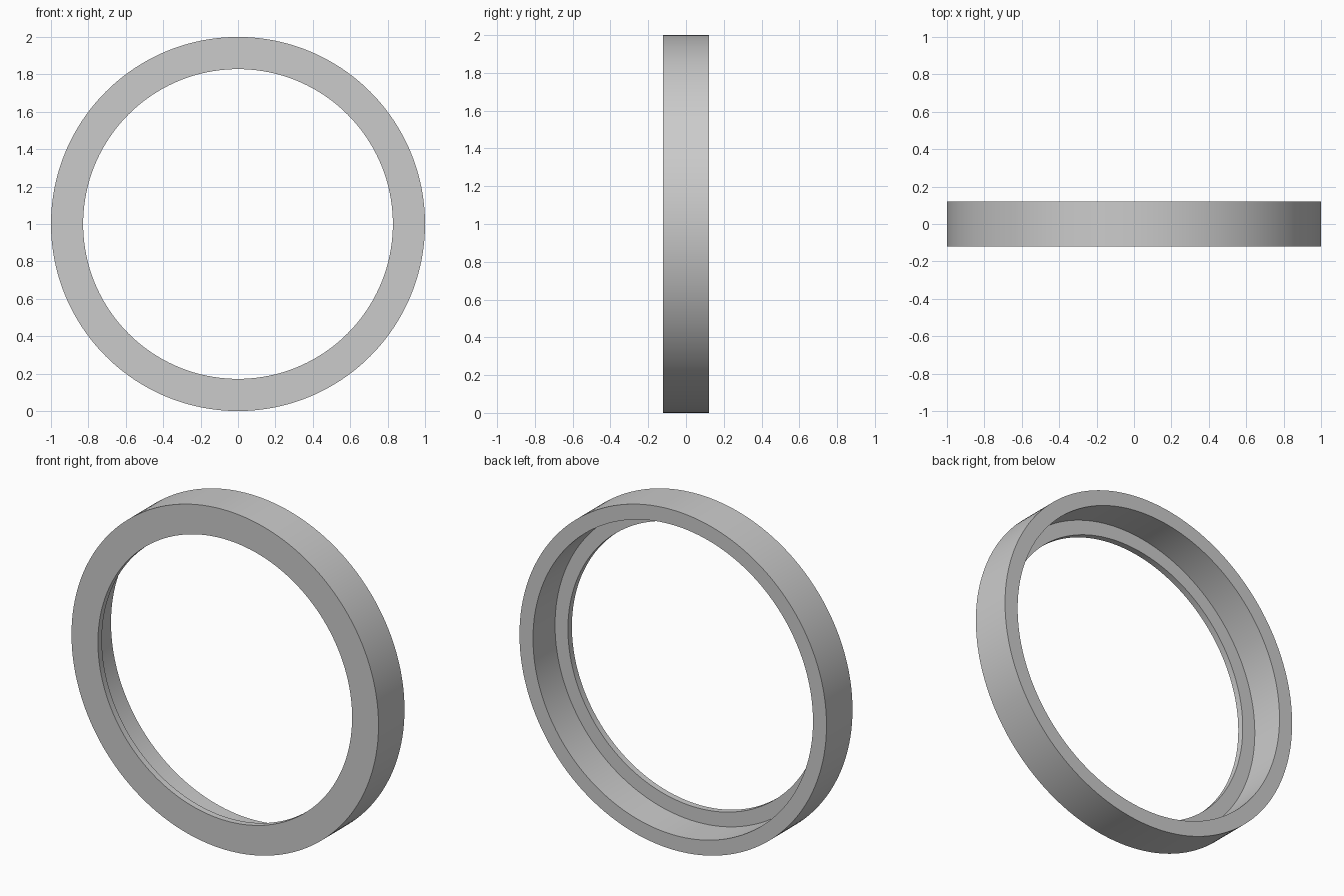
import bpy
import bmesh
import math
from mathutils import Matrix, Vector

cube = bpy.data.objects.get("Cube")
if cube:
    bpy.data.objects.remove(cube, do_unlink=True)

OUTER, STEP, BORE = 1.0, 0.912, 0.828
HALF_DEPTH, LIP = 0.121, 0.037
SEGMENTS = 192

# Plain grey material
grey = bpy.data.materials.new("plain_grey")
grey.use_nodes = True
colour = (0.6, 0.6, 0.6, 1.0)
grey.diffuse_color = colour
grey.node_tree.nodes["Principled BSDF"].inputs["Base Color"].default_value = colour

# L-shaped section (radius, depth): thin front lip, wider recess behind
front, back = -HALF_DEPTH, HALF_DEPTH
section = [(OUTER, front), (OUTER, back), (STEP, back),
           (STEP, front + LIP), (BORE, front + LIP), (BORE, front)]

# Sweep the section around the y axis
bm = bmesh.new()
rings = []
for i in range(SEGMENTS):
    turn = Matrix.Rotation(math.tau * i / SEGMENTS, 3, "Y")
    rings.append([bm.verts.new(turn @ Vector((r, y, 0)) + Vector((0, 0, OUTER)))
                  for r, y in section])
for i, ring in enumerate(rings):
    following = rings[(i + 1) % SEGMENTS]
    for j in range(len(section)):
        k = (j + 1) % len(section)
        bm.faces.new((ring[j], ring[k], following[k], following[j]))
bmesh.ops.recalc_face_normals(bm, faces=bm.faces)

mesh = bpy.data.meshes.new("stepped_ring")
bm.to_mesh(mesh)
bm.free()
mesh.materials.append(grey)
stepped_ring = bpy.data.objects.new("stepped_ring", mesh)
bpy.context.collection.objects.link(stepped_ring)

# Smooth round walls, crisp rims
bpy.ops.object.select_all(action="DESELECT")
stepped_ring.select_set(True)
bpy.context.view_layer.objects.active = stepped_ring
bpy.ops.object.shade_smooth_by_angle(angle=math.radians(30))
